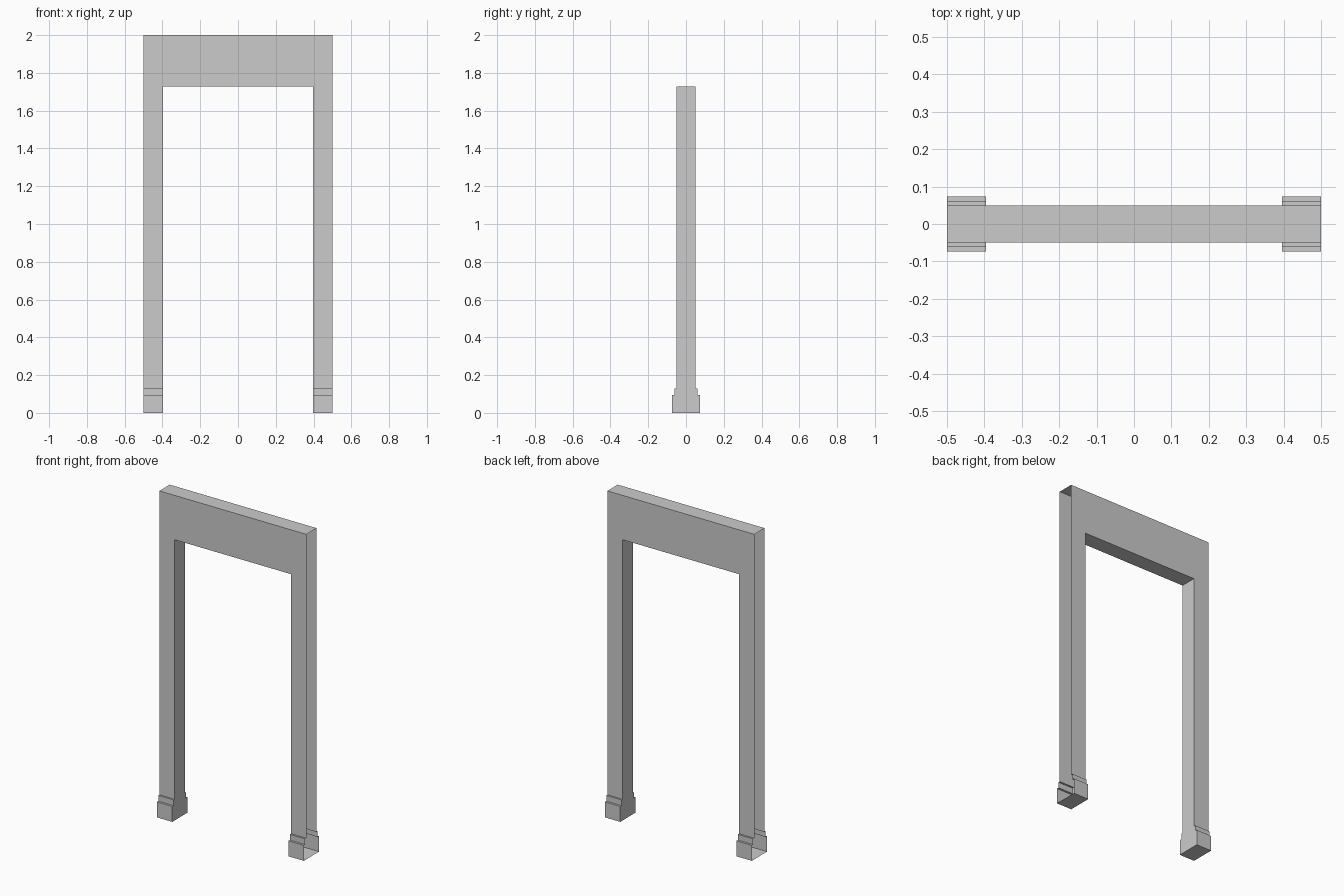
import bpy, bmesh

if "Cube" in bpy.data.objects:
    bpy.data.objects.remove(bpy.data.objects["Cube"])

W, INNER = 0.5, 0.396        # half width, half opening
D = 0.05                     # half depth of the frame
TOP, HEAD = 2.0, 1.727       # full height, opening height


def strip(bm, profile, x0, x1):
    """Sweep an open (y, z) profile along x; returns the verts at x0."""
    a = [bm.verts.new((x0, y, z)) for y, z in profile]
    b = [bm.verts.new((x1, y, z)) for y, z in profile]
    for i in range(len(profile) - 1):
        bm.faces.new((a[i], a[i + 1], b[i + 1], b[i]))
    return a


def finish(bm, name):
    me = bpy.data.meshes.new(name)
    bm.to_mesh(me)
    bm.free()
    ob = bpy.data.objects.new(name, me)
    bpy.context.collection.objects.link(ob)
    return ob


# Jambs with stepped plinths: closed on the opening side, open on the wall side
front = [(-D, HEAD), (-D, 0.13), (-0.061, 0.13), (-0.061, 0.095),
         (-0.074, 0.095), (-0.074, 0)]
profile = front + [(-y, z) for y, z in reversed(front)]
bm = bmesh.new()
inner = strip(bm, profile, INNER, W)
bm.faces.new(inner[::-1])
jambs = finish(bm, "door_jambs")
jambs.modifiers.new("mirror", 'MIRROR').use_axis[0] = True

# Header: back, top and front boards, plus the soffit over the opening
bm = bmesh.new()
strip(bm, [(D, HEAD), (D, TOP), (-D, TOP), (-D, HEAD)], -W, W)
strip(bm, [(-D, HEAD), (D, HEAD)], -INNER, INNER)
finish(bm, "door_header")
